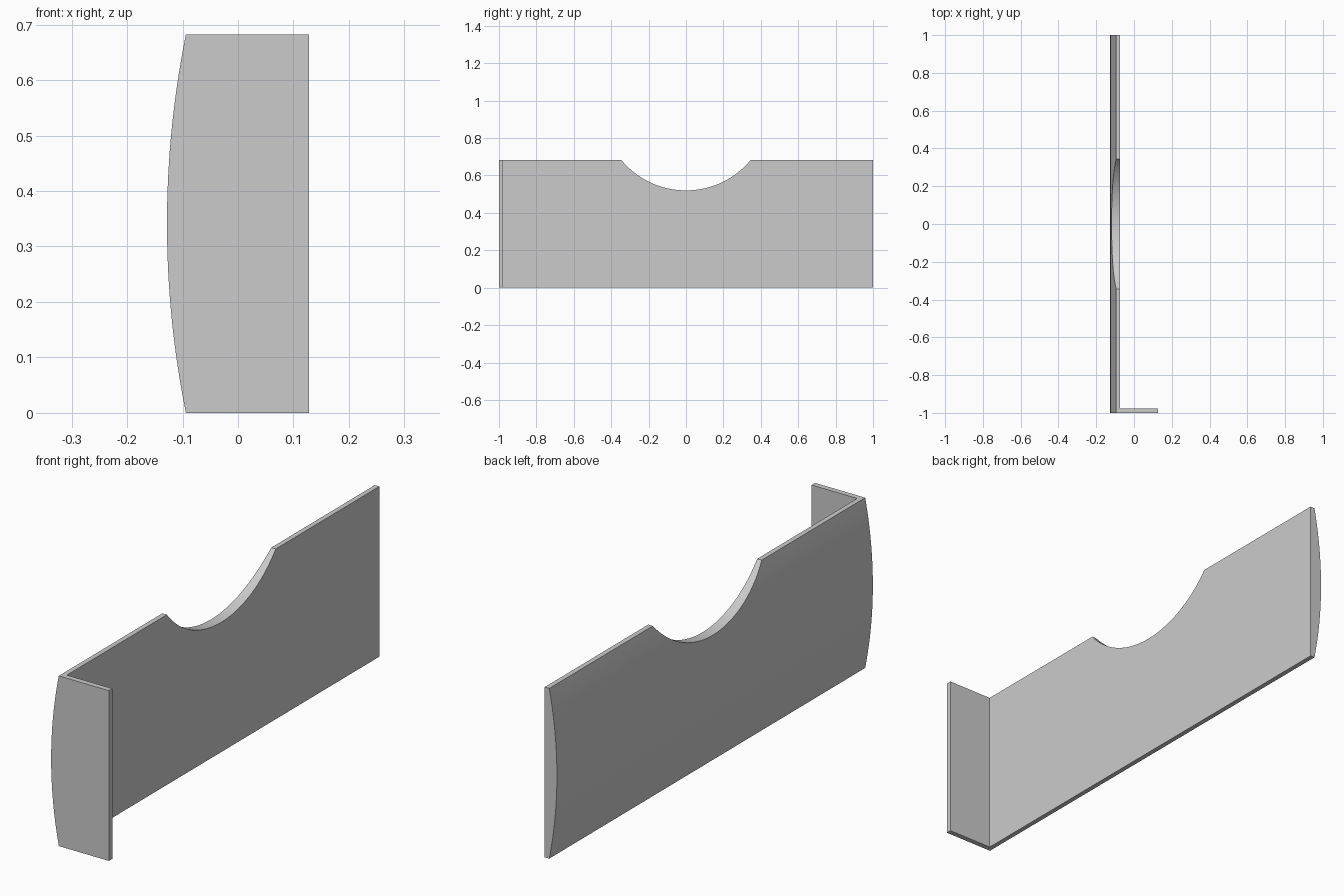
import bpy, bmesh, math
from mathutils import Vector

if "Cube" in bpy.data.objects:
    bpy.data.objects.remove(bpy.data.objects["Cube"])

HEIGHT = 0.682
INNER_X, EDGE_X, BULGE_X, FLANGE_X = -0.074, -0.094, -0.128, 0.128
FLANGE_T = 0.022
NOTCH_HALF, NOTCH_Z = 0.345, 0.52

grey = bpy.data.materials.new("plain_grey")
grey.use_nodes = True
colour = (0.6, 0.6, 0.6, 1)
grey.diffuse_color = colour
grey.node_tree.nodes["Principled BSDF"].inputs["Base Color"].default_value = colour


def arc_radius(half_chord, sag):
    return (half_chord ** 2 + sag ** 2) / (2 * sag)


def prism(name, outline, direction):
    """Extrude a closed outline of points along a direction."""
    bm = bmesh.new()
    face = bm.faces.new([bm.verts.new(p) for p in outline])
    grown = bmesh.ops.extrude_face_region(bm, geom=[face])
    moved = [v for v in grown["geom"] if isinstance(v, bmesh.types.BMVert)]
    bmesh.ops.translate(bm, vec=Vector(direction), verts=moved)
    bmesh.ops.recalc_face_normals(bm, faces=bm.faces)
    mesh = bpy.data.meshes.new(name)
    bm.to_mesh(mesh)
    bm.free()
    mesh.materials.append(grey)
    obj = bpy.data.objects.new(name, mesh)
    bpy.context.collection.objects.link(obj)
    return obj


def combine(target, other, operation):
    """Apply a boolean and drop the helper."""
    bpy.context.view_layer.objects.active = target
    mod = target.modifiers.new(operation.lower(), "BOOLEAN")
    mod.operation, mod.object, mod.solver = operation, other, "EXACT"
    bpy.ops.object.modifier_apply(modifier=mod.name)
    bpy.data.objects.remove(other)


# Long panel: flat inside, gently bowed outside
radius = arc_radius(HEIGHT / 2, EDGE_X - BULGE_X)
sweep = math.asin(HEIGHT / 2 / radius)
steps = 32
outline = [(INNER_X, -1, HEIGHT), (INNER_X, -1, 0)]
for i in range(steps + 1):
    a = sweep * (2 * i / steps - 1)
    outline.append((BULGE_X + radius * (1 - math.cos(a)), -1,
                    HEIGHT / 2 + radius * math.sin(a)))
panel = prism("bowed_panel", outline, (0, 2, 0))

# Short return at the front end
x0 = INNER_X - 0.01
flange = prism("end_flange", [(x0, -1, 0), (FLANGE_X, -1, 0),
                              (FLANGE_X, -1, HEIGHT), (x0, -1, HEIGHT)],
               (0, FLANGE_T, 0))
combine(panel, flange, "UNION")

# Round hand notch in the top edge
notch_r = arc_radius(NOTCH_HALF, HEIGHT - NOTCH_Z)
segments = 128
circle = [(-0.3, notch_r * math.sin(math.tau * i / segments),
           NOTCH_Z + notch_r - notch_r * math.cos(math.tau * i / segments))
          for i in range(segments)]
cutter = prism("notch_cutter", circle, (0.6, 0, 0))
cutter.hide_render = True
combine(panel, cutter, "DIFFERENCE")

# Smooth curves, crisp corners
bpy.ops.object.select_all(action="DESELECT")
panel.select_set(True)
bpy.context.view_layer.objects.active = panel
bpy.ops.object.shade_smooth_by_angle(angle=math.radians(20))
